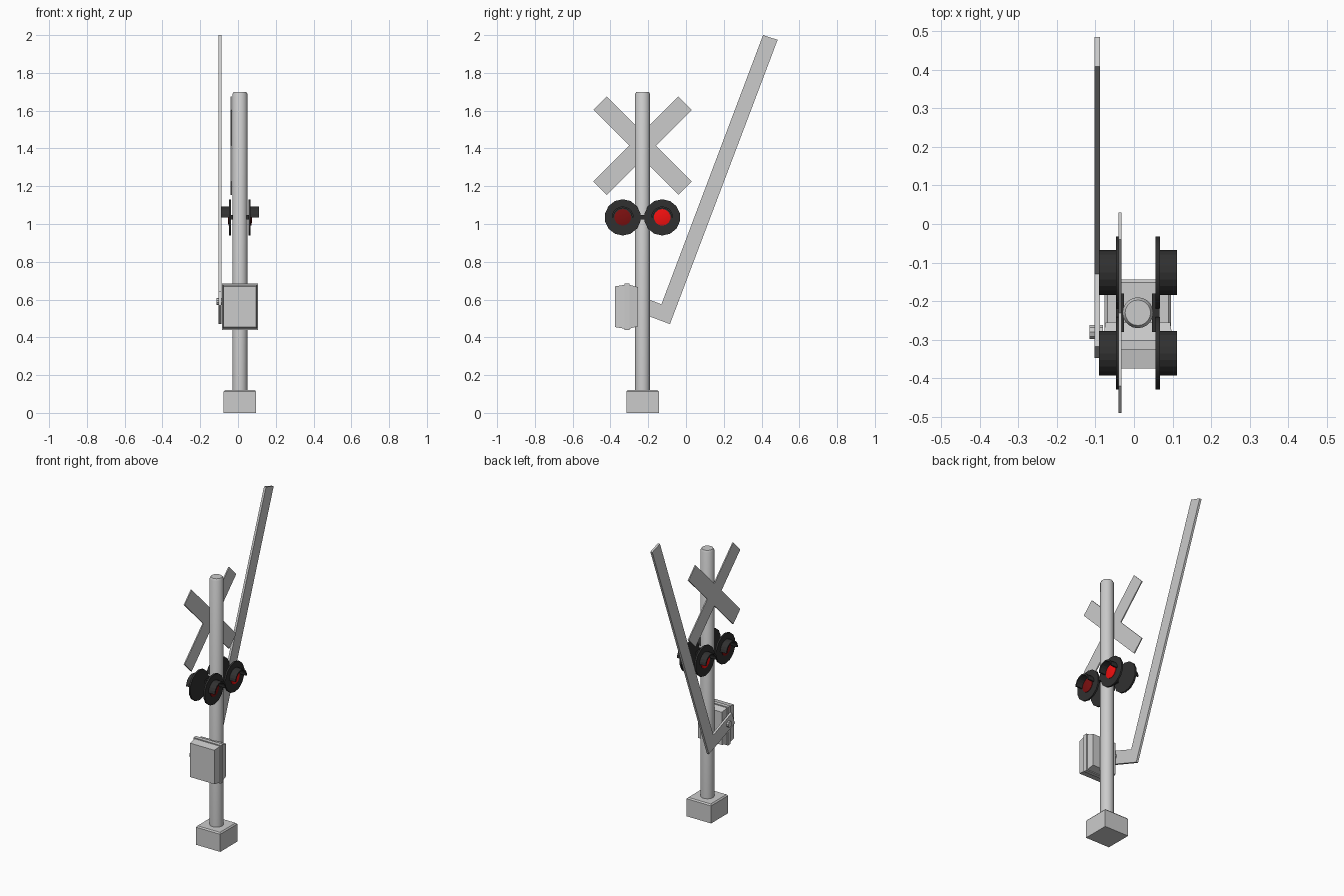
import bpy, bmesh, math
from mathutils import Matrix, Vector

if "Cube" in bpy.data.objects:
    bpy.data.objects.remove(bpy.data.objects["Cube"])

CX, CY = 0.01, -0.23      # pole axis


def material(name, rgb):
    m = bpy.data.materials.new(name)
    m.diffuse_color = (*rgb, 1)
    m.use_nodes = True
    m.node_tree.nodes["Principled BSDF"].inputs["Base Color"].default_value = m.diffuse_color
    return m


BLACK = material("black_metal", (0.03, 0.03, 0.03))
DARK_RED = material("unlit_red", (0.2, 0.005, 0.005))
RED = material("lit_red", (0.9, 0.005, 0.005))


def make(name, verts, faces, mat=None, smooth=False):
    me = bpy.data.meshes.new(name)
    me.from_pydata(verts, [], faces)
    bm = bmesh.new()
    bm.from_mesh(me)
    bmesh.ops.recalc_face_normals(bm, faces=bm.faces)
    bm.to_mesh(me)
    bm.free()
    ob = bpy.data.objects.new(name, me)
    bpy.context.collection.objects.link(ob)
    if mat:
        me.materials.append(mat)
    if smooth:
        bpy.ops.object.select_all(action='DESELECT')
        ob.select_set(True)
        bpy.context.view_layer.objects.active = ob
        bpy.ops.object.shade_smooth_by_angle(angle=math.radians(35))
    return ob


def loft(name, rings, mat=None, smooth=False):
    """Skin a stack of equal closed rings and cap both ends."""
    n = len(rings[0])
    verts = [p for r in rings for p in r]
    faces = [(k*n+i, k*n+(i+1) % n, (k+1)*n+(i+1) % n, (k+1)*n+i)
             for k in range(len(rings)-1) for i in range(n)]
    faces += [tuple(range(n)), tuple(range(len(verts)-n, len(verts)))]
    return make(name, verts, faces, mat, smooth)


def plate(name, outline, x0, x1, mat=None):
    """Extrude a (y, z) outline along x."""
    return loft(name, [[(x, y, z) for y, z in outline] for x in (x0, x1)], mat)


def circle(r, n, a0=0.0):
    return [(r*math.cos(a0+2*math.pi*i/n), r*math.sin(a0+2*math.pi*i/n)) for i in range(n)]


def disc_x(name, y, z, profile, n, mat):
    """Round part along x from (x, radius) stations."""
    return loft(name, [[(x, y+a, z+b) for a, b in circle(r, n, math.pi/n)]
                       for x, r in profile], mat, True)


# Foundation block
def square(h, z):
    return [(CX+sx*h, CY+sy*h, z) for sx, sy in ((-1, -1), (1, -1), (1, 1), (-1, 1))]


loft("foundation", [square(0.086, 0), square(0.086, 0.112), square(0.079, 0.12)])

# Pole with chamfered cap
loft("pole", [[(CX+a, CY+b, z) for a, b in circle(r, 20)]
              for r, z in ((0.04, 0.1), (0.04, 1.688), (0.033, 1.7))], smooth=True)

# Gate mechanism housing with a flange around its middle
stations = [(-0.375, 0.086, 0.108), (-0.325, 0.09, 0.116), (-0.325, 0.096, 0.122),
            (-0.30, 0.096, 0.122), (-0.30, 0.09, 0.116), (-0.255, 0.084, 0.104)]
loft("gate_mechanism", [[(CX+sx*hx, y, 0.562+sz*hz)
                         for sx, sz in ((-1, -1), (1, -1), (1, 1), (-1, 1))]
                        for y, hx, hz in stations])

# Raised barrier arm with its elbow, and pivot bolt
plate("barrier_arm", [(-0.085, 0.47), (0.485, 1.975), (0.408, 2.0), (-0.13, 0.575),
                      (-0.318, 0.646), (-0.347, 0.568)], -0.102, -0.088)
disc_x("pivot_bolt", -0.28, 0.59, [(-0.115, 0.019), (-0.08, 0.019)], 10, None)

# Crossed sign boards
w, l = 0.05, 0.318
arms = []
for k in range(4):
    rot = Matrix.Rotation(math.pi/4 + k*math.pi/2, 2)
    arms += [rot @ Vector(p) for p in ((w, -w), (l, -w), (l, w))]
outline = [(CY+v.x, 1.415+v.y) for v in arms]
# centre square plus four boards keeps every face convex
verts = [(x, y, z) for x in (-0.04, -0.033) for y, z in outline]
faces = [(i, (i+1) % 12, 12+(i+1) % 12, 12+i) for i in range(12)]
for o in (0, 12):
    faces.append((o, o+3, o+6, o+9))
    faces += [tuple(o+(k+j) % 12 for j in range(4)) for k in (0, 3, 6, 9)]
make("crossed_sign", verts, faces)

# Flashing lights on both faces of the pole
Z = 1.035
for side, s in (("right", 1), ("left", -1)):
    def X(d): return CX + s*d
    plate(side + "_lamp_bar", [(CY-0.05, Z-0.012), (CY+0.05, Z-0.012),
                               (CY+0.05, Z+0.012), (CY-0.05, Z+0.012)], X(0.036), X(0.056), BLACK)
    for tag, y, red in (("front", -0.335, DARK_RED), ("rear", -0.126, RED)):
        name = f"{side}_{tag}"
        disc_x(name + "_target", y, Z, [(X(0.046), 0.096), (X(0.057), 0.096)], 14, BLACK)
        disc_x(name + "_lens", y, Z, [(X(0.054), 0.044), (X(0.06), 0.044), (X(0.064), 0.025)],
               14, red)
        # Half-round visor over the lens
        n = 10
        arc = [(y+r*math.cos(a), Z+r*math.sin(a))
               for r, order in ((0.058, range(n+1)), (0.049, range(n, -1, -1)))
               for a in (math.pi*i/n for i in order)]
        plate(name + "_visor", arc, X(0.05), X(0.101), BLACK)
